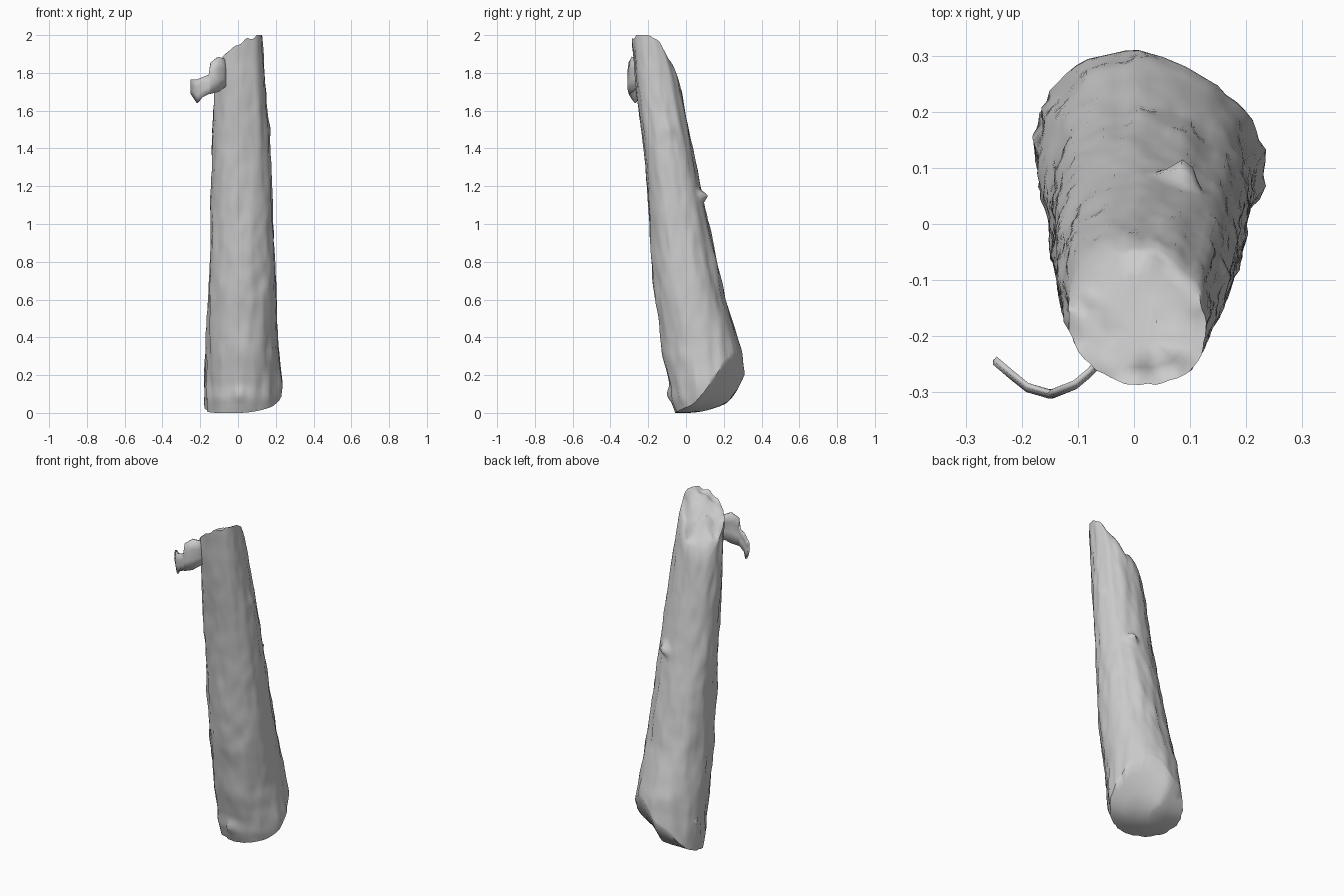
import bpy, bmesh, math
from mathutils import Vector, noise

if "Cube" in bpy.data.objects:
    bpy.data.objects.remove(bpy.data.objects["Cube"], do_unlink=True)

bark = bpy.data.materials.new("grey_bark")
bark.use_nodes = True
GREY = (0.6, 0.6, 0.6, 1)
bark.diffuse_color = GREY
bark.node_tree.nodes["Principled BSDF"].inputs["Base Color"].default_value = GREY

SIDES, RINGS = 56, 100
# height, x low, x high, y low, y high of the leaning trunk
PROFILE = [
    (0.00, -.165, .235, -.06, .33), (0.08, -.17, .24, -.088, .325),
    (0.15, -.17, .24, -.09, .315), (0.35, -.165, .215, -.128, .282),
    (0.60, -.155, .205, -.163, .207), (0.80, -.15, .195, -.18, .166),
    (1.00, -.145, .185, -.193, .12), (1.20, -.14, .178, -.207, .075),
    (1.40, -.137, .168, -.225, .035), (1.60, -.13, .155, -.25, -.005),
    (1.80, -.118, .142, -.272, -.045), (2.00, -.105, .128, -.288, -.09),
]
# angle in degrees, height, size, reach of the knots in the bark
KNOTS = [(68, 1.15, .035, .045), (5, 1.5, .06, .01), (262, .1, .04, .012)]


def section(z):
    z = min(max(z, 0), 2)
    for a, b in zip(PROFILE, PROFILE[1:]):
        if z <= b[0]:
            t = (z - a[0]) / (b[0] - a[0])
            return [p + (q - p) * t for p, q in zip(a[1:], b[1:])]


def trunk_point(angle, z, scale=1.0):
    x0, x1, y0, y1 = section(z)
    c, s = math.cos(angle), math.sin(angle)
    rx, ry = (x1 - x0) / 2, (y1 - y0) / 2
    # lengthwise ridges with finer lumps on top
    rough = noise.noise(Vector((c * 3, s * 3, z * 2))) * .04
    rough += noise.noise(Vector((c * 6, s * 6, z * 5 + 9))) * .045
    rough += noise.noise(Vector((c * 10, s * 10, z * 11 + 3))) * .03
    # squarer towards the top, swollen to the back right at the foot
    rough += .025 * z * math.sin(2 * angle) ** 2
    rough += .08 * max(0, 1 - z / .8) * math.cos(angle - math.radians(135)) ** 3
    for degrees, height, size, reach in KNOTS:
        turn = (angle - math.radians(degrees) + math.pi) % math.tau - math.pi
        distance = math.hypot(turn * rx, z - height) / size
        rough += reach / rx * math.exp(-2 * distance ** 2)
    r = scale * (1 + rough)
    return Vector(((x0 + x1) / 2 + rx * c * r, (y0 + y1) / 2 + ry * s * r, z))


def saw_cut(p):
    x, y = max(p.x, 0), max(p.y, 0)
    return 1.1 * y * y + x * x + 22 * x * y * y + 8 * max(y - .2, 0) ** 2


def broken_top(p):
    jag = noise.noise(Vector((p.x * 18, p.y * 18, 4))) * .04
    return min(1.94 + .75 * p.x - (max(p.y, -.22) + .22) + jag, 2.0)


def meet(angle, surface, z):
    for _ in range(20):
        z = (z + surface(trunk_point(angle, z))) / 2
    return z


def make_object(name, bm):
    bmesh.ops.recalc_face_normals(bm, faces=bm.faces)
    mesh = bpy.data.meshes.new(name)
    bm.to_mesh(mesh)
    bm.free()
    mesh.materials.append(bark)
    obj = bpy.data.objects.new(name, mesh)
    bpy.context.collection.objects.link(obj)
    bpy.ops.object.select_all(action='DESELECT')
    obj.select_set(True)
    bpy.context.view_layer.objects.active = obj
    bpy.ops.object.shade_smooth_by_angle(angle=math.radians(60))
    return obj


# Trunk: bark wall between the slanted cut and the broken top, with both ends closed
bm = bmesh.new()
angles = [math.tau * i / SIDES for i in range(SIDES)]
lows = [meet(a, saw_cut, .1) for a in angles]
highs = [meet(a, broken_top, 1.9) for a in angles]


def end_rings(heights, surface, scales, sink):
    result = []
    for scale in scales:
        points = [trunk_point(a, z, scale) for a, z in zip(angles, heights)]
        result.append([bm.verts.new((p.x, p.y, surface(p) - sink)) for p in points])
    return result


rings = end_rings(lows, saw_cut, (.3, .6, .85), 0)
for k in range(RINGS + 1):
    t = k / RINGS
    # the rear edge of the break is worn round
    worn = .08 * max(0, (t - .96) / .04) ** 2
    rings.append([bm.verts.new(trunk_point(a, lo + (hi - lo) * t, 1 - worn * max(0, math.sin(a))))
                  for a, lo, hi in zip(angles, lows, highs)])
rings += end_rings(highs, broken_top, (.85, .7, .5, .25), .008)
for low, high in zip(rings, rings[1:]):
    for i in range(SIDES):
        j = (i + 1) % SIDES
        bm.faces.new((low[i], low[j], high[j], high[i]))
bm.faces.new(rings[0])
bm.faces.new(rings[-1])
make_object("trunk", bm)

# Peeling strip of bark curling out from the broken end: x, y, bottom, top
STRIP = [(-.05, -.23, 1.74, 1.86), (-.08, -.262, 1.72, 1.875),
         (-.105, -.283, 1.70, 1.885), (-.145, -.299, 1.69, 1.855),
         (-.152, -.299, 1.69, 1.79), (-.19, -.288, 1.67, 1.775),
         (-.215, -.268, 1.64, 1.765), (-.248, -.24, 1.69, 1.765)]
bm = bmesh.new()
columns = []
for x, y, lo, hi in STRIP:
    columns.append([bm.verts.new((x, y - .008 * math.sin(math.pi * t / 3), lo + (hi - lo) * t / 3))
                    for t in range(4)])
for a, b in zip(columns, columns[1:]):
    for t in range(3):
        bm.faces.new((a[t], b[t], b[t + 1], a[t + 1]))
strip = make_object("peeling_bark", bm)
shell = strip.modifiers.new("thickness", 'SOLIDIFY')
shell.thickness = .01
shell.offset = 0
